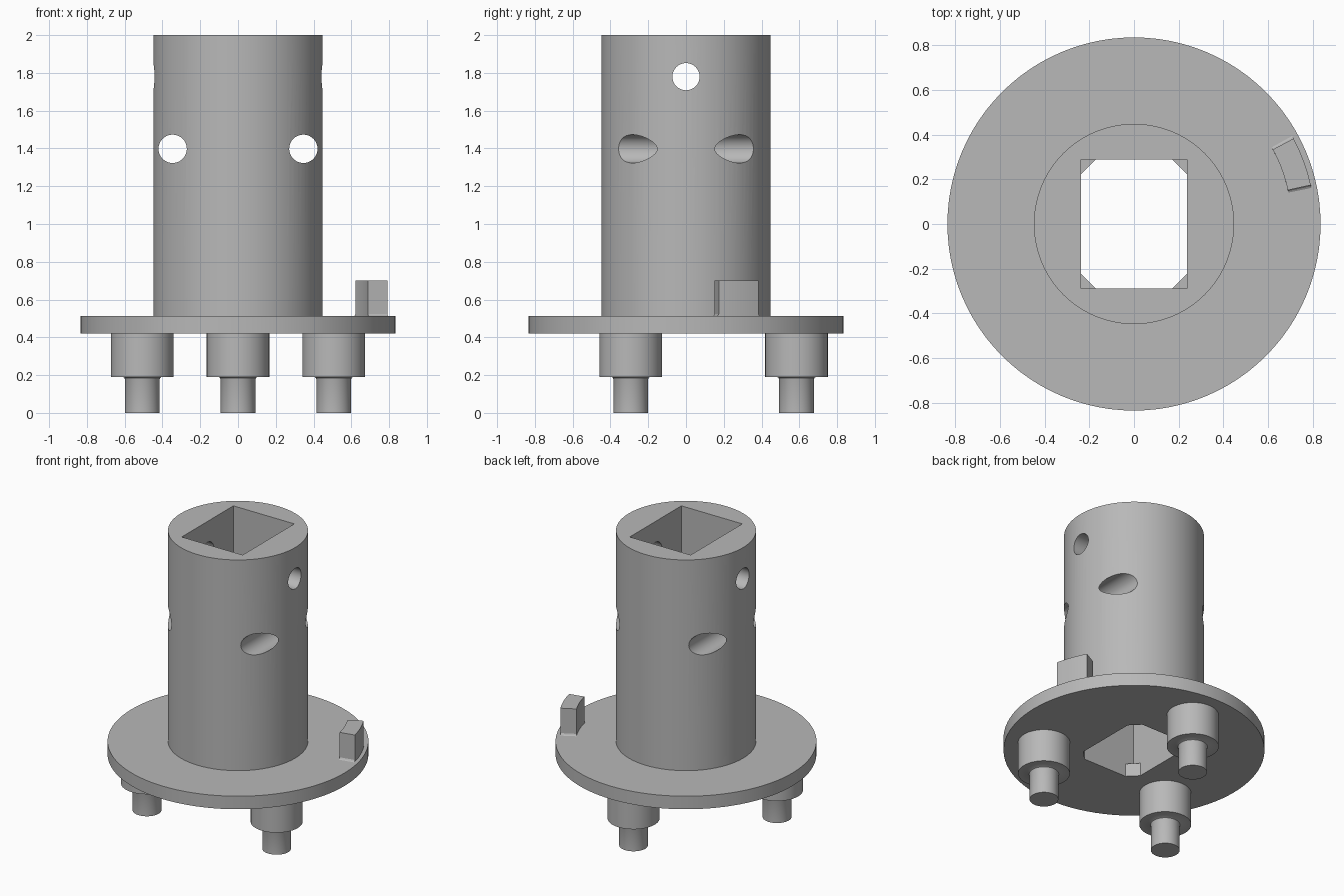
import bpy
import bmesh
import math

if "Cube" in bpy.data.objects:
    bpy.data.objects.remove(bpy.data.objects["Cube"], do_unlink=True)

grey = bpy.data.materials.new("plain grey")
grey.use_nodes = True
COLOUR = (0.48, 0.48, 0.48, 1)
grey.diffuse_color = COLOUR
grey.node_tree.nodes["Principled BSDF"].inputs["Base Color"].default_value = COLOUR


def make(name, bm):
    """Turn a bmesh into a grey object."""
    bmesh.ops.recalc_face_normals(bm, faces=bm.faces[:])
    mesh = bpy.data.meshes.new(name)
    bm.to_mesh(mesh)
    bm.free()
    ob = bpy.data.objects.new(name, mesh)
    bpy.context.collection.objects.link(ob)
    mesh.materials.append(grey)
    return ob


def loft(name, rings):
    """Skin a stack of closed rings and cap both ends."""
    bm = bmesh.new()
    loops = [[bm.verts.new(p) for p in ring] for ring in rings]
    n = len(loops[0])
    for a, b in zip(loops, loops[1:]):
        for i in range(n):
            j = (i + 1) % n
            bm.faces.new((a[i], a[j], b[j], b[i]))
    bm.faces.new(loops[0][::-1])
    bm.faces.new(loops[-1])
    return make(name, bm)


def lathe(name, profile, cx=0, cy=0, n=96):
    """Revolve (radius, z) points about a vertical axis."""
    return loft(name, [[(cx + r * math.cos(math.tau * i / n),
                         cy + r * math.sin(math.tau * i / n), z)
                        for i in range(n)] for r, z in profile])


def select(ob):
    bpy.ops.object.select_all(action='DESELECT')
    ob.select_set(True)
    bpy.context.view_layer.objects.active = ob


def smooth(ob):
    select(ob)
    bpy.ops.object.shade_smooth_by_angle(angle=math.radians(30))


def cut(ob, cutter):
    """Subtract the cutter, then discard it."""
    cutter.hide_render = True
    mod = ob.modifiers.new("cut", 'BOOLEAN')
    mod.operation = 'DIFFERENCE'
    mod.solver = 'EXACT'
    mod.object = cutter
    select(ob)
    bpy.ops.object.modifier_apply(modifier=mod.name)
    bpy.data.objects.remove(cutter, do_unlink=True)


BASE, TOP = 0.42, 0.512      # flange underside and top
HX, HY = 0.238, 0.288        # half sizes of the socket

# Flange and tube in one turned body
body = lathe("flanged_tube", [(0.835, BASE), (0.835, TOP), (0.448, TOP), (0.448, 2.0)])

# Rectangular socket through the whole body
cut(body, loft("socket_cutter",
               [[(-HX, -HY, z), (HX, -HY, z), (HX, HY, z), (-HX, HY, z)] for z in (0.2, 2.2)]))

# Cross holes: two along y beside the socket, one along x near the top
for x in (-0.346, 0.346):
    hole = lathe("hole_cutter", [(0.075, -1), (0.075, 1)], n=48)
    hole.rotation_euler = (math.pi / 2, 0, 0)
    hole.location = (x, 0, 1.398)
    cut(body, hole)
hole = lathe("hole_cutter", [(0.072, -1), (0.072, 1)], n=48)
hole.rotation_euler = (0, math.pi / 2, 0)
hole.location = (0, 0, 1.78)
cut(body, hole)
smooth(body)

# Small fillers across the socket corners, flange height only
for sx, sy, side in ((1, 1, "back_left"), (-1, 1, "back_right"),
                     (1, -1, "front_left"), (-1, -1, "front_right")):
    x, y, c = sx * HX, sy * HY, 0.067
    loft("corner_filler_" + side,
         [[(x, y, z), (x - sx * c, y, z), (x, y - sy * c, z)] for z in (BASE, TOP)])

# Three stepped pegs under the flange, with a small fillet at each neck
for k, side in enumerate(("back", "front_right", "front_left")):
    a = math.radians(90 + 120 * k)
    smooth(lathe("peg_" + side,
                 [(0.092, 0), (0.092, 0.178), (0.095, 0.186), (0.102, 0.19),
                  (0.166, 0.19), (0.166, BASE + 0.01)],
                 0.585 * math.cos(a), 0.585 * math.sin(a), 64))


# Curved stop tab on the flange, its ends flaring slightly at the foot
def sector(z, flare, r0=0.705, r1=0.81, a0=12.4, a1=28.2, n=10):
    angles = [math.radians(a0 - flare + (a1 - a0 + 2 * flare) * i / n) for i in range(n + 1)]
    path = [(r0, a) for a in angles] + [(r1, a) for a in reversed(angles)]
    return [(r * math.cos(a), r * math.sin(a), z) for r, a in path]


smooth(loft("stop_tab", [sector(TOP - 0.005, 0.9), sector(TOP, 0.9), sector(TOP + 0.004, 0.35),
                         sector(TOP + 0.012, 0), sector(0.7, 0)]))
